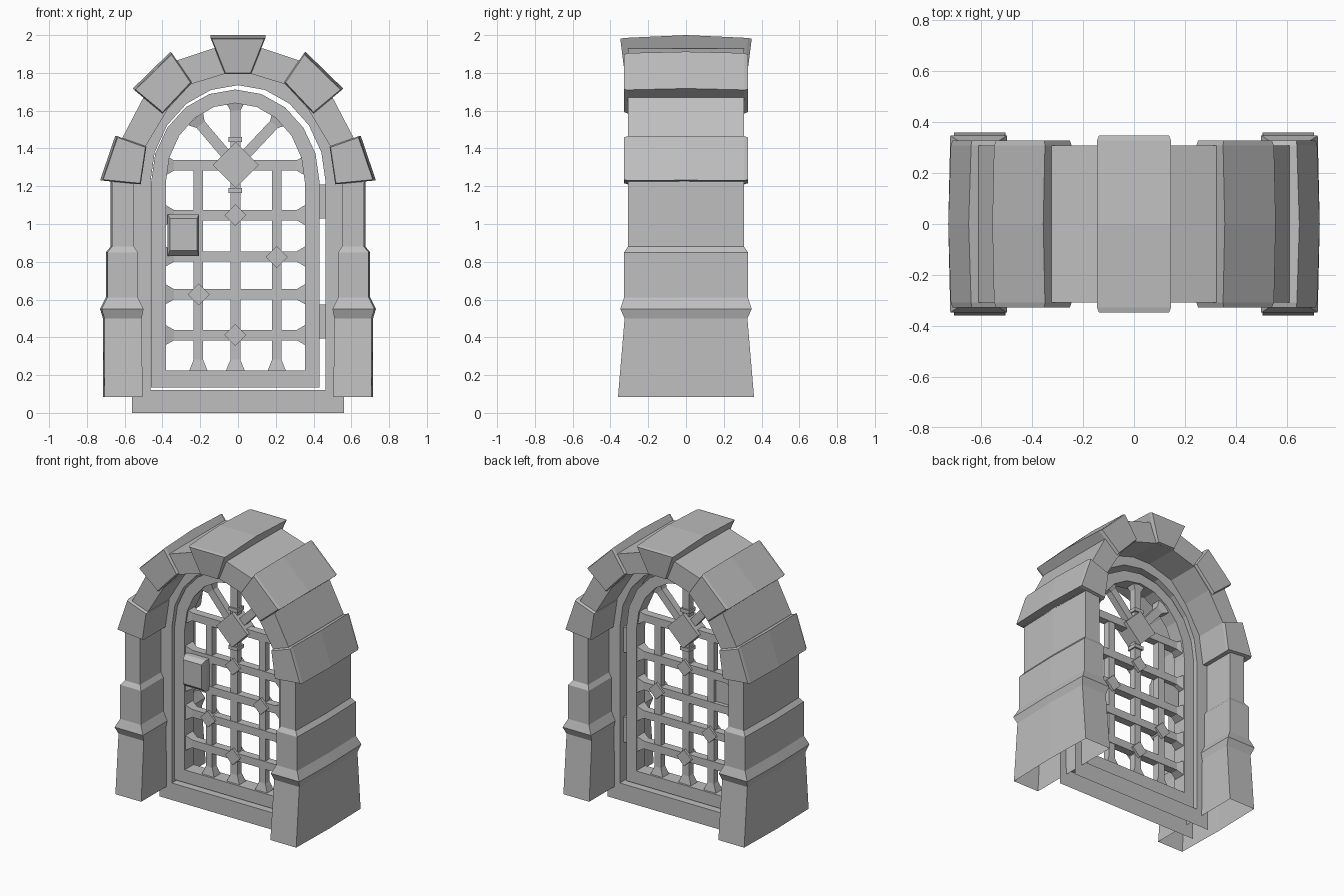
import bpy
import bmesh
import math
from mathutils import Vector

if "Cube" in bpy.data.objects:
    bpy.data.objects.remove(bpy.data.objects["Cube"], do_unlink=True)

GREY = (0.52, 0.52, 0.52, 1.0)
stone = bpy.data.materials.new("plain grey")
stone.use_nodes = True
stone.diffuse_color = GREY
stone.node_tree.nodes["Principled BSDF"].inputs["Base Color"].default_value = GREY


def loft(name, sections, caps=(True, True), closed=False, skip=(), flip=False):
    """Skin equal-length point rings; optional end caps or a closed loop."""
    bm = bmesh.new()
    rings = [[bm.verts.new(p) for p in s] for s in sections]
    n = len(rings[0])
    pairs = list(zip(rings, rings[1:]))
    if closed:
        pairs.append((rings[-1], rings[0]))
    for a, b in pairs:
        for i in range(n):
            if i not in skip:
                j = (i + 1) % n
                bm.faces.new((a[i], a[j], b[j], b[i]))
    if not closed:
        if caps[0]:
            bm.faces.new(rings[0])
        if caps[1]:
            bm.faces.new(rings[-1])
    bmesh.ops.recalc_face_normals(bm, faces=bm.faces)
    if flip:
        bmesh.ops.reverse_faces(bm, faces=bm.faces)
    mesh = bpy.data.meshes.new(name)
    bm.to_mesh(mesh)
    bm.free()
    mesh.materials.append(stone)
    obj = bpy.data.objects.new(name, mesh)
    bpy.context.collection.objects.link(obj)
    return obj


SIDES = (("left", 1), ("right", -1))

# Stepped pillars: height, inner x, outer x, half depth
STEPS = [(0.085, 0.505, 0.715, 0.36), (0.50, 0.51, 0.715, 0.325),
         (0.55, 0.50, 0.73, 0.348), (0.61, 0.53, 0.70, 0.328),
         (0.85, 0.53, 0.70, 0.328), (0.88, 0.55, 0.675, 0.308),
         (1.24, 0.55, 0.675, 0.308)]
for side, s in SIDES:
    loft(side + "_pillar",
         [[(s * a, -d, z), (s * (b - 0.008), -d, z), (s * b, 0, z),
           (s * (b - 0.008), d, z), (s * a, d, z)] for z, a, b, d in STEPS],
         caps=(False, True))

# Arch ring: outer and inner points of one half, mirrored
OUTER = [(0.675, 1.22), (0.61, 1.46), (0.49, 1.69), (0.34, 1.86), (0.13, 1.93)]
INNER = [(0.55, 1.22), (0.49, 1.41), (0.37, 1.61), (0.25, 1.74), (0.07, 1.795)]


def mirrored(points):
    return points + [(-x, z) for x, z in reversed(points)]


loft("arch_ring", [[(ox, -0.308, oz), (ox, 0.308, oz), (ix, 0.308, iz), (ix, -0.308, iz)]
                   for (ox, oz), (ix, iz) in zip(mirrored(OUTER), mirrored(INNER))])


def voussoir(name, corners, depth, lean, bulge):
    """Arch block: corners run outer, outer, inner, inner; ends are chamfered."""
    pts = [Vector((x, 0, z)) for x, z in corners]
    mid = sum(pts, Vector()) / 4
    out = ((pts[0] + pts[1] - pts[2] - pts[3]) / 2).normalized()

    def ring(y, scale, push, tilt):
        res = []
        for k, p in enumerate(pts):
            q = mid + (p - mid) * scale
            if k < 2:
                q += out * push
            q.y = y + (tilt if k < 2 else 0)
            res.append(q)
        return res
    d = depth
    loft(name, [ring(-d, 0.95, 0, -lean), ring(0.02 - d, 1, 0, -lean), ring(0, 1, bulge, 0),
                ring(d - 0.02, 1, 0, lean), ring(d, 0.95, 0, lean)])


LOWER = [(0.72, 1.23), (0.64, 1.465), (0.485, 1.41), (0.515, 1.21)]
UPPER = [(0.55, 1.71), (0.35, 1.905), (0.245, 1.75), (0.40, 1.585)]
for side, s in SIDES:
    for label, block in (("lower", LOWER), ("upper", UPPER)):
        voussoir(side + "_" + label + "_arch_block", [(s * x, z) for x, z in block],
                 0.328, 0, 0.01)
voussoir("keystone", [(-0.145, 1.985), (0.145, 1.985), (0.07, 1.795), (-0.07, 1.795)],
         0.325, 0.023, 0.015)


# Round-topped frames
def outline(cx, half, bottom, rise, spring=1.22, n=10):
    arc = [math.pi * (1 - i / n) for i in range(n + 1)]
    top = [(cx + half * math.cos(a), spring + rise * math.sin(a)) for a in arc]
    return [(cx - half, bottom)] + top + [(cx + half, bottom)]


def frame(name, outer, inner, depth, skip=()):
    return loft(name, [[(ox, -depth, oz), (ox, depth, oz), (ix, depth, iz), (ix, -depth, iz)]
                       for (ox, oz), (ix, iz) in zip(outer, inner)], closed=True, skip=skip)


CX = -0.014
frame("door_surround", outline(0, 0.56, 0, 0.62), outline(0, 0.464, 0.12, 0.515), 0.076, (0,))
frame("gate_frame", outline(CX, 0.446, 0.135, 0.492), outline(CX, 0.368, 0.225, 0.42), 0.05)


# Gate bars with flared ends
def bar(name, start, end, width=0.055, depth=0.028, flares=(0.045, 0.045)):
    a, b = Vector((start[0], 0, start[1])), Vector((end[0], 0, end[1]))
    along = (b - a).normalized()
    across = Vector((-along.z, 0, along.x)) * width / 2
    thick = Vector((0, depth, 0))

    def section(p, k):
        u, v = across * k, thick * min(k, 1.5)
        return [p + u + v, p + u - v, p - u - v, p - u + v]
    rings = [section(a, 1), section(b, 1)]
    if flares[0]:
        rings = [section(a, 1.95), section(a + along * flares[0], 1)] + rings[1:]
    if flares[1]:
        rings = rings[:-1] + [section(b - along * flares[1], 1), section(b, 1.95)]
    loft(name, rings)


def box(name, x0, x1, z0, z1, y0, y1):
    loft(name, [[(x0, y, z0), (x1, y, z0), (x1, y, z1), (x0, y, z1)] for y in (y0, y1)])


LEFT, RIGHT = CX - 0.37, CX + 0.37
for i, z in enumerate((0.412, 0.628, 0.828, 1.047, 1.31)):
    bar("cross_bar_%d" % (i + 1), (LEFT, z), (RIGHT, z))
for side, x in (("right", -0.21), ("left", 0.205)):
    bar(side + "_upright", (x, 0.222), (x, 1.31), 0.05, 0.024, (0.06, 0))
    bar(side + "_sunburst_bar", (CX, 1.31), (x * 1.08, 1.56), 0.055, 0.024, (0, 0.045))
bar("middle_upright", (CX, 0.222), (CX, 1.645), 0.052, 0.024, (0.06, 0.045))
for name, z in (("lower_collar", 1.165), ("upper_collar", 1.435)):
    box(name, CX - 0.036, CX + 0.036, z, z + 0.025, -0.036, 0.036)


# Diamond bosses on the crossings
def diamond(name, x, z, r, depth):
    loft(name, [[(x - r, y, z), (x, y, z - r), (x + r, y, z), (x, y, z + r)]
                for y in (-depth, depth)])


diamond("large_diamond", CX + 0.002, 1.312, 0.122, 0.052)
for i, (x, z) in enumerate(((CX, 0.412), (-0.208, 0.627), (0.205, 0.826), (CX, 1.047))):
    diamond("small_diamond_%d" % (i + 1), x, z, 0.058, 0.042)

# Hinges and front lock box
for name, z in (("lower_hinge", 0.395), ("upper_hinge", 1.03)):
    box(name, 0.42, 0.475, z, z + 0.178, -0.035, 0.035)
LOCK = [(0.0, -0.372, -0.206, 0.83, 1.05), (-0.065, -0.372, -0.206, 0.83, 1.05),
        (-0.1, -0.36, -0.216, 0.86, 1.03)]
loft("lock_box", [[(x0, y, z0), (x1, y, z0), (x1, y, z1), (x0, y, z1)]
                  for y, x0, x1, z0, z1 in LOCK])
